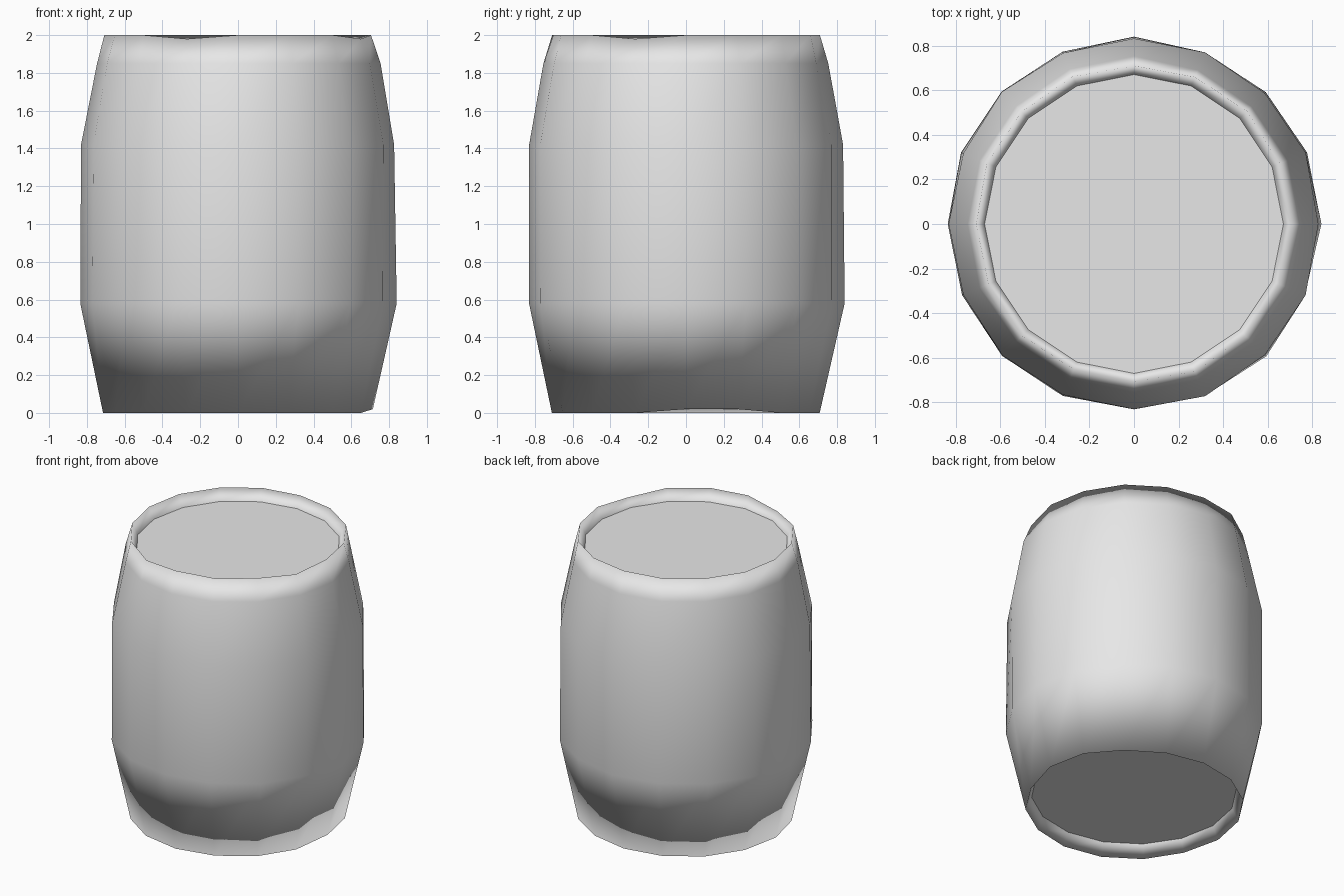
import bpy, bmesh, math, random

random.seed(4)
SIDES = 16

cube = bpy.data.objects.get("Cube")
if cube:
    bpy.data.objects.remove(cube, do_unlink=True)

grey = bpy.data.materials.new("plain grey")
grey.use_nodes = True
colour = (0.8, 0.8, 0.8, 1)
grey.diffuse_color = colour
grey.node_tree.nodes["Principled BSDF"].inputs["Base Color"].default_value = colour


def finish(bm, name, smooth):
    mesh = bpy.data.meshes.new(name)
    bm.to_mesh(mesh)
    bm.free()
    mesh.materials.append(grey)
    for poly in mesh.polygons:
        poly.use_smooth = smooth
    obj = bpy.data.objects.new(name, mesh)
    bpy.context.collection.objects.link(obj)
    return obj


def add_ring(bm, radius, z, wobble=0.0):
    ring = []
    for i in range(SIDES):
        a = math.tau * i / SIDES
        r = radius + random.uniform(-wobble, wobble)
        ring.append(bm.verts.new((r * math.cos(a), r * math.sin(a), z)))
    return ring


# Bulging wall with rims that turn inward to the recessed ends
profile = [(0.67, 0.09), (0.71, 0.0), (0.835, 0.58),
           (0.832, 1.42), (0.75, 1.85), (0.71, 2.0), (0.67, 1.92)]
bm = bmesh.new()
rings = [add_ring(bm, r, z, 0.006 if 0 < k < len(profile) - 1 else 0)
         for k, (r, z) in enumerate(profile)]
for low, high in zip(rings, rings[1:]):
    for i in range(SIDES):
        j = (i + 1) % SIDES
        bm.faces.new((low[i], low[j], high[j], high[i]))

# Worn spots on the rims
for i in (0, 1):
    rings[1][i].co.z += 0.02
for i in (-1, 11):
    rings[-2][i].co.z -= 0.02
finish(bm, "barrel_wall", True)

# Flat recessed ends
for name, z, up in (("top_lid", 1.92, True), ("bottom_lid", 0.09, False)):
    bm = bmesh.new()
    ring = add_ring(bm, 0.67, z)
    bm.faces.new(ring if up else ring[::-1])
    finish(bm, name, False)
